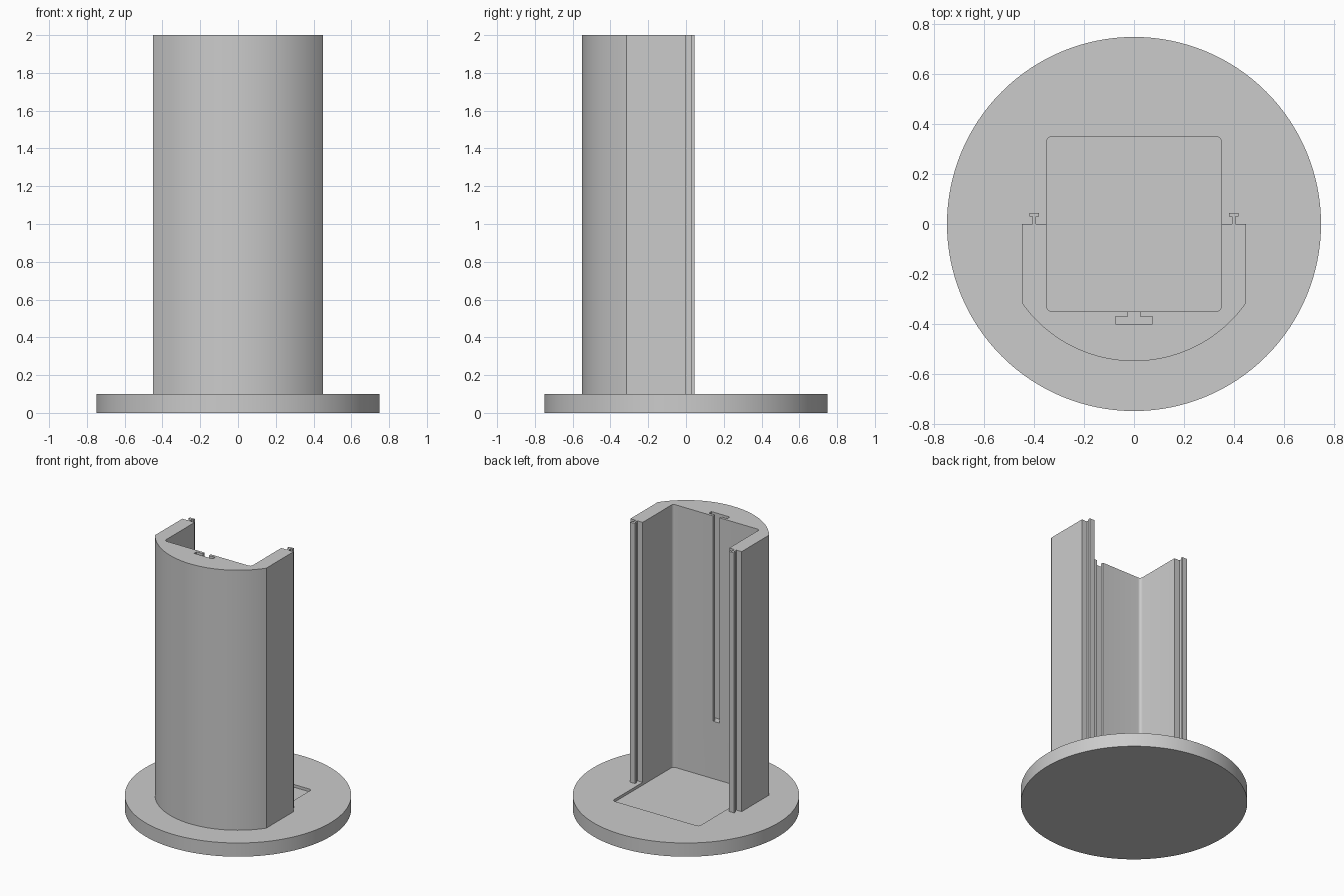
import bpy
import bmesh
from math import sin, cos, pi, radians, acos

cube = bpy.data.objects.get("Cube")
if cube:
    bpy.data.objects.remove(cube, do_unlink=True)

grey = bpy.data.materials.new("plain grey")
grey.use_nodes = True
colour = (0.6, 0.6, 0.6, 1)
grey.diffuse_color = colour
grey.node_tree.nodes["Principled BSDF"].inputs["Base Color"].default_value = colour

BASE_TOP, TOP = 0.1, 2.0
RADIUS, HALF_WIDTH, POCKET = 0.55, 0.45, 0.35


def arc(cx, cy, r, start, end, steps):
    angles = [start + (end - start) * i / steps for i in range(steps + 1)]
    return [(cx + r * cos(a), cy + r * sin(a)) for a in angles]


def prism(name, outline, z0, z1):
    """Extrude a closed outline straight up from z0 to z1."""
    bm = bmesh.new()
    face = bm.faces.new([bm.verts.new((x, y, z0)) for x, y in outline])
    top = bmesh.ops.extrude_face_region(bm, geom=[face])["geom"]
    verts = [v for v in top if isinstance(v, bmesh.types.BMVert)]
    bmesh.ops.translate(bm, verts=verts, vec=(0, 0, z1 - z0))
    bmesh.ops.recalc_face_normals(bm, faces=bm.faces)
    mesh = bpy.data.meshes.new(name)
    bm.to_mesh(mesh)
    bm.free()
    mesh.materials.append(grey)
    obj = bpy.data.objects.new(name, mesh)
    bpy.context.collection.objects.link(obj)
    return obj


def select(obj):
    bpy.ops.object.select_all(action="DESELECT")
    obj.select_set(True)
    bpy.context.view_layer.objects.active = obj


def cut(obj, cutter):
    select(obj)
    mod = obj.modifiers.new("cut", "BOOLEAN")
    mod.operation, mod.solver, mod.object = "DIFFERENCE", "EXACT", cutter
    bpy.ops.object.modifier_apply(modifier=mod.name)


# Round base plate
base = prism("base_plate", arc(0, 0, 0.75, 0, 2 * pi, 128)[:-1], 0, BASE_TOP)

# Curved shell outline: bowed front, flat sides, T-shaped rail on each back edge
rail = [(0.0075, 0), (0.0075, 0.03), (0.02, 0.03), (0.02, 0.045)]
rail += [(-x, y) for x, y in reversed(rail)]
half = acos(HALF_WIDTH / RADIUS)
outline = arc(0, 0, RADIUS, pi + half, 2 * pi - half, 48)
outline.append((HALF_WIDTH, 0))
for side in (0.4, -0.4):
    outline += [(side + x, y) for x, y in rail]
outline.append((-HALF_WIDTH, 0))
shell = prism("curved_shell", outline, BASE_TOP, TOP)

# Rounded square pocket, sunk slightly into the base
r = 0.02
c = POCKET - r
corners = []
for i, (sx, sy) in enumerate([(1, 1), (-1, 1), (-1, -1), (1, -1)]):
    corners += arc(sx * c, sy * c, r, i * pi / 2, (i + 1) * pi / 2, 6)
pocket = prism("pocket_cutter", corners, BASE_TOP - 0.02, TOP + 0.1)

# T-shaped slot down the inside of the shell
slot_half = [(0.025, -0.34), (0.025, -0.37), (0.075, -0.37), (0.075, -0.4)]
slot_outline = slot_half + [(-x, y) for x, y in reversed(slot_half)]
slot = prism("slot_cutter", slot_outline, 0.5, TOP + 0.1)

cut(base, pocket)
cut(shell, pocket)
cut(shell, slot)
for cutter in (pocket, slot):
    bpy.data.objects.remove(cutter, do_unlink=True)

for obj in (base, shell):
    select(obj)
    bpy.ops.object.shade_smooth_by_angle(angle=radians(20))
